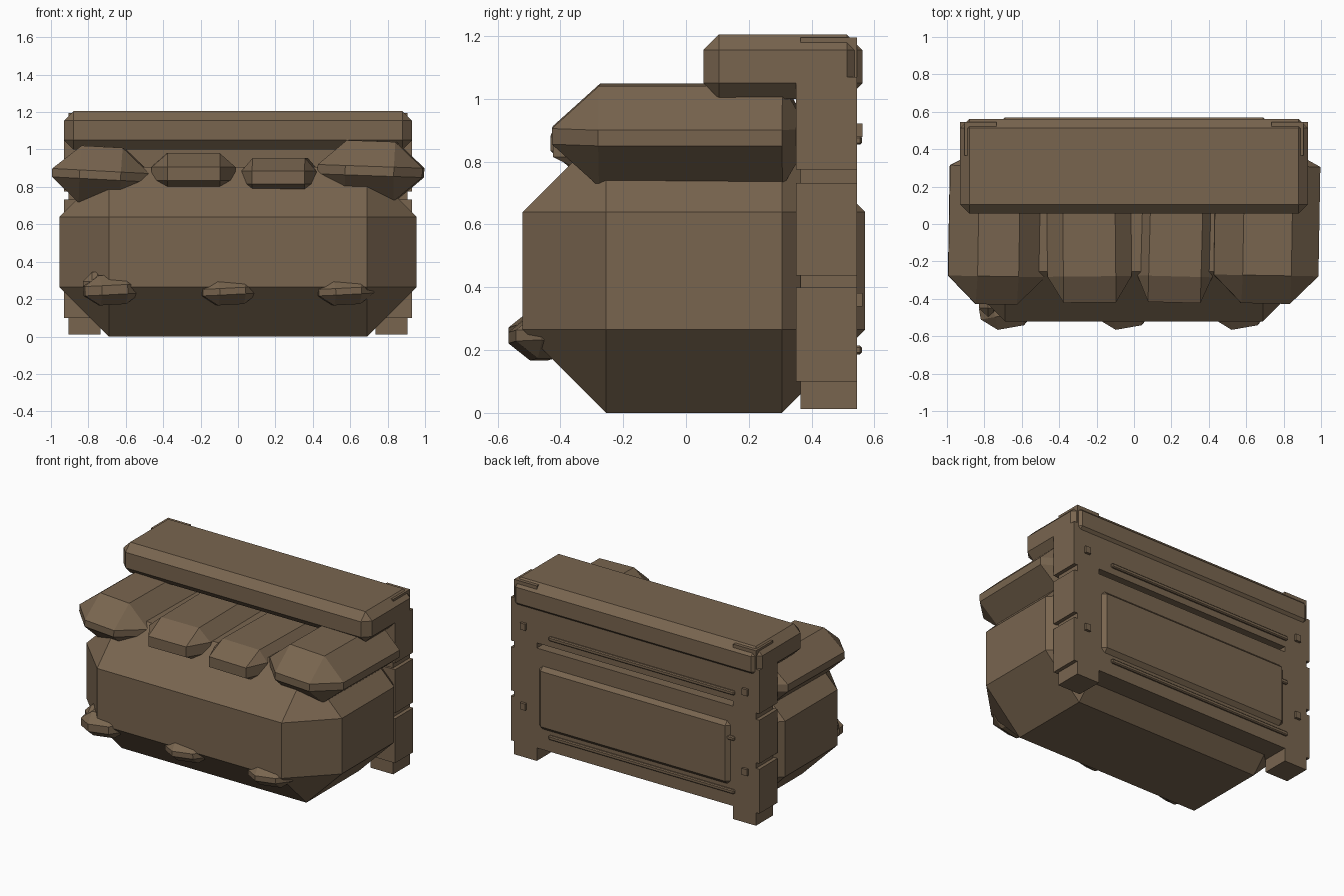
import bpy, bmesh, math
from mathutils import Vector, Matrix

if "Cube" in bpy.data.objects:
    bpy.data.objects.remove(bpy.data.objects["Cube"])

brown = bpy.data.materials.new("worn brown")
brown.diffuse_color = (0.19, 0.13, 0.078, 1)
brown.use_nodes = True
brown.node_tree.nodes["Principled BSDF"].inputs["Base Color"].default_value = brown.diffuse_color


def solid(name, lo, hi, cut=(0, 0, 0), back=None, rot=(0, 0, 0)):
    """Box from lo to hi, chamfered by cut on each axis (back = chamfer at +y)."""
    lo, hi = Vector(lo), Vector(hi)
    mid, half = (lo + hi) / 2, (hi - lo) / 2
    bm = bmesh.new()
    if not any(cut):
        bmesh.ops.create_cube(bm, size=2, matrix=Matrix.Diagonal((*half, 1)))
    else:
        for sx in (-1, 1):
            for sy in (-1, 1):
                for sz in (-1, 1):
                    c = list(cut)
                    if sy > 0 and back is not None:
                        c[1] = back
                    s = (sx, sy, sz)
                    # one point per face meeting at this corner
                    for axis in range(3):
                        bm.verts.new([s[i] * (half[i] - (0 if i == axis else c[i]))
                                      for i in range(3)])
        bmesh.ops.convex_hull(bm, input=bm.verts[:])
        bmesh.ops.dissolve_limit(bm, angle_limit=0.01, verts=bm.verts[:], edges=bm.edges[:])
    bmesh.ops.recalc_face_normals(bm, faces=bm.faces[:])
    me = bpy.data.meshes.new(name)
    bm.to_mesh(me)
    bm.free()
    me.materials.append(brown)
    ob = bpy.data.objects.new(name, me)
    ob.location = mid
    ob.rotation_euler = [math.radians(a) for a in rot]
    bpy.context.collection.objects.link(ob)
    return ob


# Large bundle, its back face pushing through the frame
solid("bundle_body", (-.955, -.52, 0), (.955, .57, .905), (.265, .265, .265))

# Four rolls lying on the bundle
solid("roll_far_left", (-.99, -.43, .71), (-.47, .39, 1.015), (.15, .15, .13), .08, (0, 3, -1))
solid("roll_left", (-.465, -.42, .76), (-.015, .36, .98), (.085, .14, .075), .08, (0, 0, .6))
solid("roll_right", (.025, -.42, .745), (.425, .36, .955), (.06, .14, .07), .08, (0, 0, -1.5))
solid("roll_far_right", (.43, -.425, .725), (.99, .39, 1.045), (.15, .15, .135), .08, (0, 2, -1))

# Lid overhanging the frame
solid("lid", (-.93, .055, 1.0), (.93, .562, 1.205), (.05, .05, .05))

# Frame boards between the posts, with a gap between them
solid("lower_board", (-.735, .36, .10), (.735, .545, .775))
solid("upper_board", (-.735, .36, .81), (.735, .545, 1.10))

# Corner posts with wrapped blocks and nail heads
for side, label in ((-1, "left"), (1, "right")):
    def span(a, b):
        return sorted((side * a, side * b))
    x0, x1 = span(.735, .905)
    solid("post_" + label, (x0, .365, .012), (x1, .545, 1.195))
    x0, x1 = span(.74, .93)
    for z0, z1 in ((.10, .40), (.438, .732), (.775, 1.07)):
        solid("post_block_" + label, (x0, .35, z0), (x1, .5445, z1))
    x0, x1 = span(.81, .85)
    for z in (.90, .36):
        solid("nail_" + label, (x0, .53, z - .022), (x1, .562, z + .022))

# Thin battens across the back
for z in (.20, .56, .868):
    solid("batten", (-.75, .535, z - .014), (.64, .56, z + .014), (.008, .006, .006))

# Small lumps along the lower front edge
for x, top in ((-.675, .33), (-.045, .315), (.575, .315)):
    solid("front_lump", (x - .15, -.555, .17), (x + .15, -.36, top), (.08, .07, .055),
          None, (0, -3, 10))
solid("lump_tip", (-.83, -.50, .22), (-.70, -.36, .345), (.05, .05, .05))
